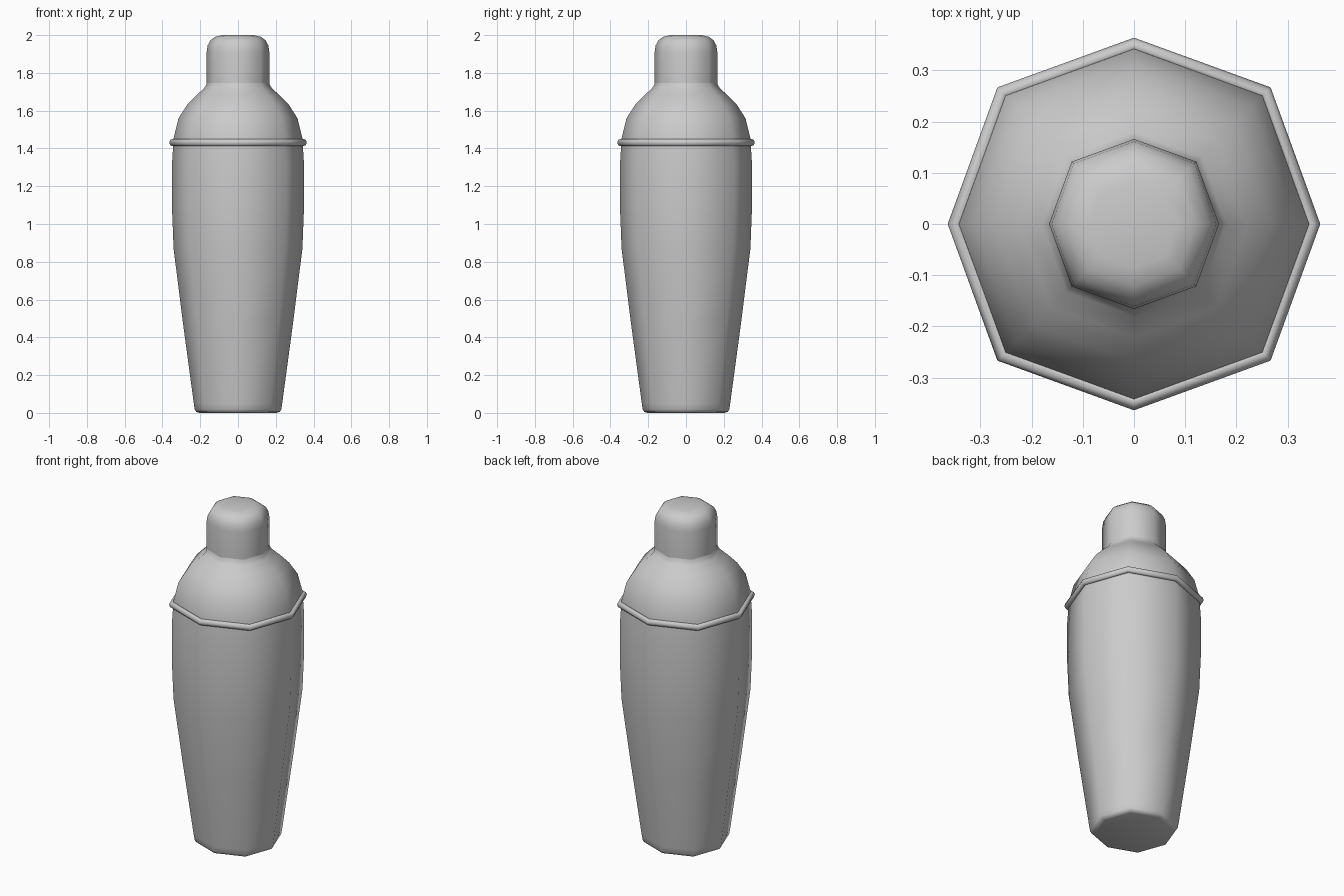
import bpy, bmesh, math

if "Cube" in bpy.data.objects:
    bpy.data.objects.remove(bpy.data.objects["Cube"])

SIDES = 8
DIAG = 1.037  # diagonal corners sit slightly further out


def lathe(name, profile, cap_start=False, cap_end=False, closed=False):
    """Revolve (radius, z) points, listed bottom to top, into an eight-sided shell."""
    bm = bmesh.new()
    rings = []
    for r, z in profile:
        ring = []
        for i in range(SIDES):
            a = 2 * math.pi * i / SIDES
            k = r * (DIAG if i % 2 else 1.0)
            ring.append(bm.verts.new((k * math.cos(a), k * math.sin(a), z)))
        rings.append(ring)
    pairs = list(zip(rings, rings[1:]))
    if closed:
        pairs.append((rings[-1], rings[0]))
    for lo, hi in pairs:
        for i in range(SIDES):
            j = (i + 1) % SIDES
            bm.faces.new((lo[i], lo[j], hi[j], hi[i]))
    if cap_start:
        bm.faces.new(rings[0][::-1])
    if cap_end:
        bm.faces.new(rings[-1])
    bmesh.ops.recalc_face_normals(bm, faces=bm.faces)
    mesh = bpy.data.meshes.new(name)
    bm.to_mesh(mesh)
    bm.free()
    obj = bpy.data.objects.new(name, mesh)
    bpy.context.collection.objects.link(obj)
    bpy.ops.object.select_all(action='DESELECT')
    obj.select_set(True)
    bpy.context.view_layer.objects.active = obj
    bpy.ops.object.shade_smooth_by_angle(angle=math.radians(65))
    return obj


# Tapered tumbler
lathe("shaker_body", [
    (0.205, 0.0), (0.222, 0.006), (0.229, 0.018), (0.234, 0.05),
    (0.292, 0.48), (0.341, 0.87), (0.350, 1.10), (0.350, 1.31),
    (0.343, 1.42)], cap_start=True)

# Rounded rim bead between tumbler and lid
bead = [(0.349 + 0.015 * math.cos(2 * math.pi * i / 8),
         1.431 + 0.019 * math.sin(2 * math.pi * i / 8)) for i in range(8)]
lathe("rim_bead", bead, closed=True)

# Domed shoulder with short neck
lathe("lid_shoulder", [
    (0.343, 1.42), (0.342, 1.45), (0.315, 1.56), (0.270, 1.63), (0.222, 1.68),
    (0.180, 1.718), (0.169, 1.735), (0.163, 1.76)])

# Small rounded cap
lathe("cap", [
    (0.166, 1.735), (0.166, 1.91), (0.161, 1.945), (0.146, 1.973),
    (0.121, 1.991), (0.085, 2.0)], cap_end=True)
